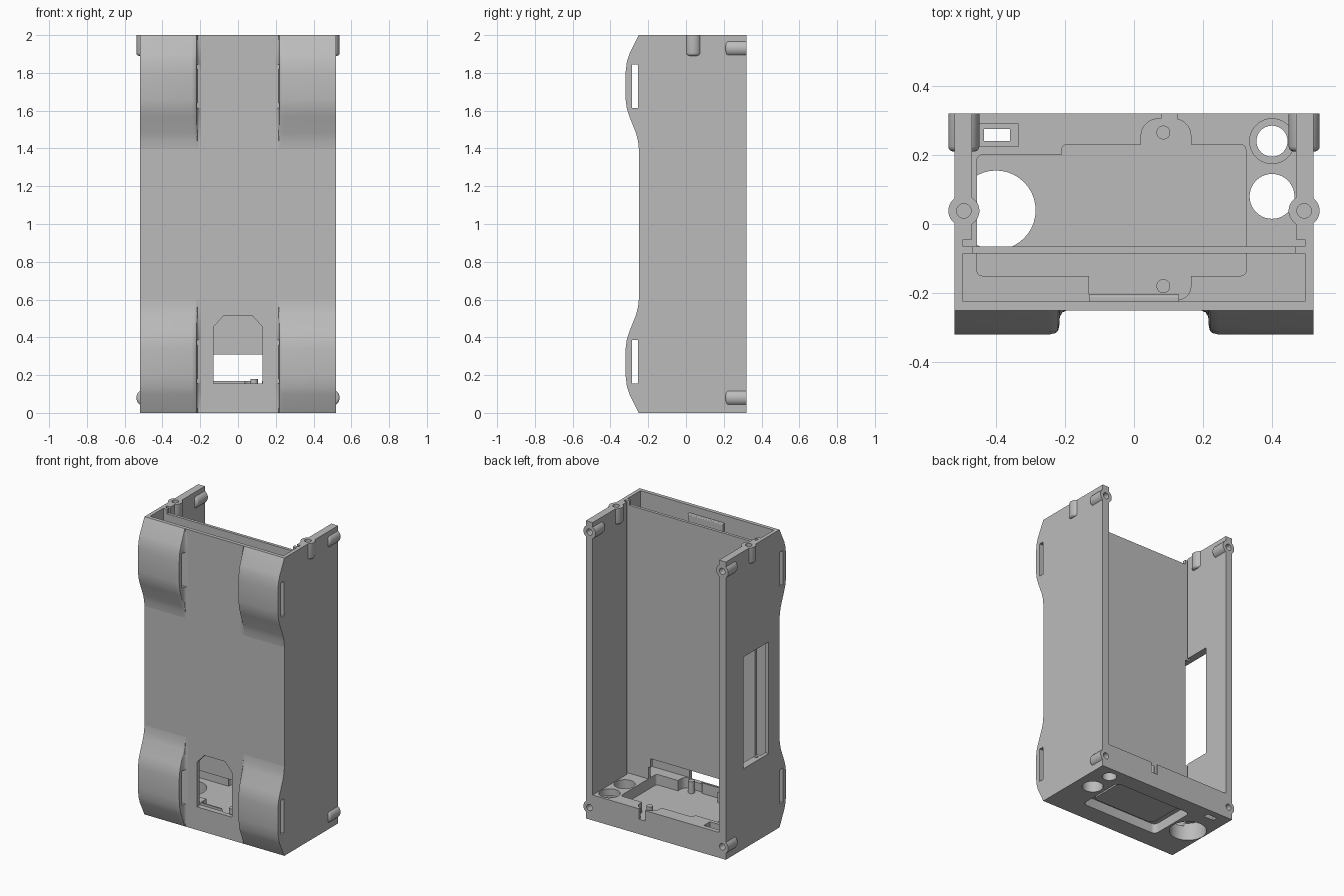
import bpy, bmesh, math
from mathutils import Matrix, Vector

cube = bpy.data.objects.get("Cube")
if cube:
    bpy.data.objects.remove(cube, do_unlink=True)

grey = bpy.data.materials.new("plain_grey")
grey.use_nodes = True
colour = (0.5, 0.5, 0.5, 1)
grey.diffuse_color = colour
grey.node_tree.nodes["Principled BSDF"].inputs["Base Color"].default_value = colour


def finish(name, bm):
    bmesh.ops.recalc_face_normals(bm, faces=bm.faces)
    mesh = bpy.data.meshes.new(name)
    bm.to_mesh(mesh)
    bm.free()
    mesh.materials.append(grey)
    ob = bpy.data.objects.new(name, mesh)
    bpy.context.collection.objects.link(ob)
    return ob


def box(name, x, y, z, bevel=0, axis=2):
    """Box from ranges; bevel rounds the edges parallel to one axis."""
    bm = bmesh.new()
    bmesh.ops.create_cube(bm, size=1)
    for v in bm.verts:
        v.co = [r[0] if c < 0 else r[1] for c, r in zip(v.co, (x, y, z))]
    if bevel:
        edges = [e for e in bm.edges
                 if abs((e.verts[0].co - e.verts[1].co).normalized()[axis]) > 0.9]
        bmesh.ops.bevel(bm, geom=edges, offset=bevel, segments=5, profile=0.5,
                        affect='EDGES')
    return finish(name, bm)


def cylinder(name, centre, radius, length, axis='Z', end_bevel=0):
    """Cylinder about its centre; end_bevel rounds the end at the low side."""
    bm = bmesh.new()
    bmesh.ops.create_cone(bm, cap_ends=True, segments=40, radius1=radius,
                          radius2=radius, depth=length)
    if end_bevel:
        rim = [e for e in bm.edges if all(v.co.z < 0 for v in e.verts)]
        bmesh.ops.bevel(bm, geom=rim, offset=end_bevel, segments=4, profile=0.5,
                        affect='EDGES')
    if axis == 'Y':
        bm.transform(Matrix.Rotation(-math.pi / 2, 4, 'X'))
    bm.transform(Matrix.Translation(Vector(centre)))
    return finish(name, bm)


def cut(ob, *cutters):
    for c in cutters:
        m = ob.modifiers.new("cut", 'BOOLEAN')
        m.operation = 'DIFFERENCE'
        m.solver = 'EXACT'
        m.object = c
        bpy.context.view_layer.objects.active = ob
        bpy.ops.object.modifier_apply(modifier=m.name)
        bpy.data.objects.remove(c, do_unlink=True)


def smooth(ob):
    bpy.ops.object.select_all(action='DESELECT')
    ob.select_set(True)
    bpy.context.view_layer.objects.active = ob
    bpy.ops.object.shade_smooth_by_angle(angle=math.radians(35))


RIM, FLOOR = 0.17, 0.1

# Shell: open top and back, with the dividing panel left standing
body = box("case_body", (-0.52, 0.52), (-0.25, 0.32), (0, 2))
cut(body,
    box("rear_bay", (-0.47, 0.47), (-0.05, 0.5), (RIM, 2.2)),
    box("panel_groove", (-0.495, 0.495), (-0.065, -0.045), (RIM, 2.2)),
    box("front_bay", (-0.495, 0.495), (-0.225, -0.085), (RIM, 2.2)),
    box("panel_top", (-0.467, 0.467), (-0.1, -0.05), (1.97, 2.2)),
    box("panel_opening", (-0.31, 0.31), (-0.1, -0.05), (RIM - 0.005, 0.31)))

# Floor pocket with side bumps, and the notch in the rear lip
cut(body,
    box("pocket", (-0.455, 0.325), (-0.15, 0.2), (FLOOR, 0.25), 0.015),
    box("pocket_rear", (-0.21, 0.324), (0.1, 0.23), (FLOOR, 0.251), 0.015),
    box("bump_rear", (0.02, 0.165), (0.15, 0.305), (FLOOR, 0.252), 0.05),
    box("bump_front", (0.015, 0.165), (-0.22, -0.1), (FLOOR, 0.253), 0.04),
    box("pocket_front", (-0.13, 0.1), (-0.205, -0.11), (FLOOR, 0.254)),
    box("lip_notch", (0.08, 0.126), (0.28, 0.4), (FLOOR, 0.255)))

# Ports through the floor
cut(body,
    cylinder("large_port", (-0.4, 0.04, 0.02), 0.115, 0.2),
    cylinder("round_port", (0.4, 0.08, 0.1), 0.065, 0.4),
    cylinder("small_port", (0.4, 0.24, 0.1), 0.045, 0.4),
    cylinder("small_port_seat", (0.4, 0.24, 0.2), 0.065, 0.15),
    box("plug_seat", (-0.45, -0.335), (0.225, 0.29), (0.13, 0.26)),
    box("plug_port", (-0.435, -0.36), (0.24, 0.275), (-0.1, 0.2)),
    box("base_recess", (-0.27, 0.31), (-0.12, 0.21), (-0.1, 0.065), 0.03))

# Chamfered front window and side slot
window = bmesh.new()
outline = [(-0.13, 0.155), (0.13, 0.155), (0.13, 0.455), (0.075, 0.515),
           (-0.075, 0.515), (-0.13, 0.455)]
face = window.faces.new([window.verts.new((x, -0.4, z)) for x, z in outline])
side = bmesh.ops.extrude_face_region(window, geom=[face])["geom"]
bmesh.ops.translate(window, vec=(0, 0.185, 0),
                    verts=[g for g in side if isinstance(g, bmesh.types.BMVert)])
cut(body, finish("window", window),
    box("side_slot", (-0.7, -0.468), (-0.134, 0.13), (0.54, 1.29)))

# Screw bosses: upright ones on the top rim, level ones on the rear edges
bosses = []
for s, word in ((1, "left"), (-1, "right")):
    x = s * 0.493
    spots = [("top", (x, 0.038, 1.945), 'Z', 0.11),
             ("upper_rear", (x, 0.265, 1.93), 'Y', 0.11),
             ("lower_rear", (x, 0.265, 0.08), 'Y', 0.11)]
    for label, at, axis, length in spots:
        boss = cylinder(f"{label}_boss_{word}", at, 0.045, length, axis, 0.015)
        lift = Vector((0, 0.03, 0)) if axis == 'Y' else Vector((0, 0, 0.03))
        for target in (boss, body):
            cut(target, cylinder("screw_hole", Vector(at) + lift, 0.021, 0.12, axis))
        bosses.append(boss)

# Strap lugs: domed profile lofted across, fading out at the inner end
half = [(0, 0), (0.1, 0.05), (0.14, 0.063), (0.2, 0.07), (0.34, 0.07),
        (0.39, 0.063), (0.43, 0.05), (0.52, 0.014), (0.56, 0.004), (0.6, 0)]
sections = [(0.52, 1), (0.245, 1), (0.228, 0.95), (0.22, 0.85), (0.216, 0.6),
            (0.215, 0.3), (0.208, 0.1), (0.195, 0)]
lugs = []
for s, word in ((1, "left"), (-1, "right")):
    for top in (False, True):
        bm = bmesh.new()
        rings = []
        for x, k in sections:
            pts = [(z, -0.25 - h * k) for z, h in half]
            pts += [(0.6, -0.24), (0, -0.24)]
            rings.append([bm.verts.new((s * x, y, 2 - z if top else z))
                          for z, y in pts])
        for a, b in zip(rings, rings[1:]):
            for i in range(len(a)):
                j = (i + 1) % len(a)
                bm.faces.new((a[i], a[j], b[j], b[i]))
        bm.faces.new(rings[0])
        bm.faces.new(rings[-1])
        lug = finish(f"{'upper' if top else 'lower'}_strap_lug_{word}", bm)
        z = (1.615, 1.845) if top else (0.155, 0.385)
        cut(lug, box("strap_slot", (-0.8, 0.8), (-0.285, -0.255), z))
        lugs.append(lug)

# Small inner parts: locating pins, lid catch and base plate
pins = [cylinder("rear_pin", (0.085, 0.265, 0.13), 0.02, 0.1),
        cylinder("front_pin", (0.085, -0.18, 0.13), 0.02, 0.1)]
box("lid_catch", (-0.13, 0.13), (-0.23, -0.205), (1.88, 1.95), 0.008, 0)
box("base_plate", (-0.22, 0.25), (-0.09, 0.18), (0.045, 0.07), 0.03)

for ob in [body] + bosses + lugs + pins:
    smooth(ob)
